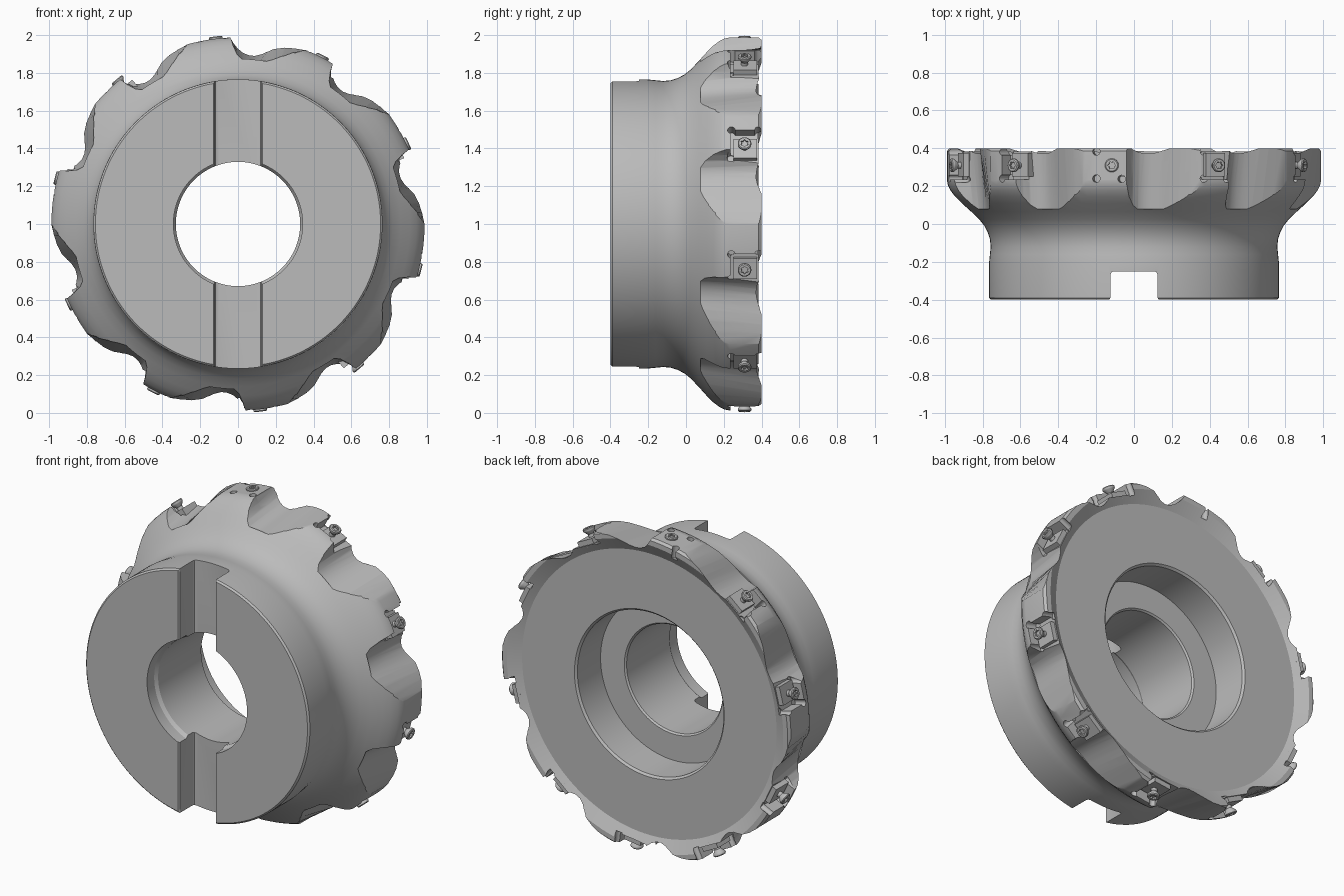
import bpy, bmesh, math
from mathutils import Matrix, Vector

cube = bpy.data.objects.get("Cube")
if cube:
    bpy.data.objects.remove(cube, do_unlink=True)

steel = bpy.data.materials.new("steel grey")
GREY = (0.5, 0.5, 0.5, 1)
steel.diffuse_color = GREY
steel.use_nodes = True
steel.node_tree.nodes["Principled BSDF"].inputs["Base Color"].default_value = GREY

# Irregular pitch: (edge angle, screw angle) for five teeth, repeated on the opposite side
PITCH = [(92.3, 96.8), (59.5, 63.2), (23.6, 25.4), (-16.6, -14.2), (-50.8, -50)]
TEETH = [(e + half, s + half) for half in (0, 180) for e, s in PITCH]


def add_object(name, bm):
    bmesh.ops.recalc_face_normals(bm, faces=bm.faces)
    mesh = bpy.data.meshes.new(name)
    bm.to_mesh(mesh)
    bm.free()
    mesh.materials.append(steel)
    obj = bpy.data.objects.new(name, mesh)
    bpy.context.collection.objects.link(obj)
    return obj


def skin(bm, rings, closed=False):
    """Join rings of points with quads; cap the ends unless closed."""
    rows = [[bm.verts.new(p) for p in ring] for ring in rings]
    n = len(rows[0])
    for i in range(len(rows) if closed else len(rows) - 1):
        a, b = rows[i], rows[(i + 1) % len(rows)]
        for k in range(n):
            m = (k + 1) % n
            bm.faces.new((a[k], a[m], b[m], b[k]))
    if not closed:
        bm.faces.new(rows[0][::-1])
        bm.faces.new(rows[-1])


def polar(r, degrees, y):
    t = math.radians(degrees)
    return (r * math.cos(t), y, 1 + r * math.sin(t))


def ring_z(r, z, n=24, lobe=0.0, x=0.0, y=0.0):
    pts = []
    for k in range(n):
        t = math.tau * k / n
        q = r * (1 + lobe * math.cos(6 * t))
        pts.append((x + q * math.cos(t), y + q * math.sin(t), z))
    return pts


def tooth_frame(angle):
    """Local z points outward, local y runs along the axis."""
    c, s = math.cos(math.radians(angle)), math.sin(math.radians(angle))
    return Matrix(((s, 0, c, 0), (0, 1, 0, 0), (-c, 0, s, 1), (0, 0, 0, 1)))


def box(bm, x0, x1, y0, y1, z0, z1, mat=Matrix()):
    skin(bm, [[mat @ Vector(p) for p in ((x0, y0, z), (x1, y0, z), (x1, y1, z), (x0, y1, z))]
              for z in (z0, z1)])


# Cutter body: one turned profile of (radius, y), hub, flare, rim, dished back, counterbore, bore
PROFILE = [(0.755, -0.40), (0.765, -0.39), (0.766, -0.21), (0.761, -0.16), (0.757, -0.12),
           (0.761, -0.08), (0.772, -0.045), (0.79, -0.01), (0.818, 0.025), (0.86, 0.065),
           (0.91, 0.11), (0.945, 0.145), (0.97, 0.178), (0.983, 0.205), (0.988, 0.23),
           (0.988, 0.385), (0.975, 0.40), (0.945, 0.40), (0.87, 0.358), (0.512, 0.358), (0.50, 0.346),
           (0.50, 0.12), (0.338, 0.12), (0.329, 0.11), (0.329, -0.31), (0.342, -0.33), (0.342, -0.40)]
bm = bmesh.new()
skin(bm, [[polar(r, 2.5 * k, y) for k in range(144)] for r, y in PROFILE], closed=True)
body = add_object("cutter_body", bm)

# Drive slot across the front, with eased corners
bm = bmesh.new()
half = [(0.145, -0.42), (0.124, -0.39), (0.124, -0.267), (0.119, -0.255), (0.107, -0.25)]
section = half + [(-x, y) for x, y in reversed(half)]
skin(bm, [[(x, y, z) for x, y in section] for z in (-0.2, 2.2)])
cutters = [add_object("slot_cutter", bm)]

# Chip flutes, floor rising to the back: (degrees past the edge, front radius, back radius)
FLUTE = [(-0.5, 1.12, 1.12), (0, 0.985, 0.985), (0.8, 0.935, 0.96), (2, 0.895, 0.935),
         (3.8, 0.872, 0.913), (6, 0.865, 0.90), (8, 0.865, 0.899), (10, 0.868, 0.91),
         (12, 0.873, 0.93), (14, 0.885, 0.95), (17, 0.912, 0.968), (20, 0.945, 0.978),
         (23.5, 0.988, 0.99), (24, 1.12, 1.12)]
bm = bmesh.new()
for edge, _ in TEETH:
    skin(bm, [[polar(front, edge - d, 0.078) for d, front, back in FLUTE],
              [polar(back, edge - d, 0.42) for d, front, back in FLUTE]])
cutters.append(add_object("flute_cutter", bm))

# Insert pockets behind each tooth edge
frames = [tooth_frame(screw) for _, screw in TEETH]
bm = bmesh.new()
for m in frames:
    box(bm, -0.085, 0.11, 0.235, 0.5, 0.915, 1.12, m)
cutters.append(add_object("pocket_cutter", bm))

# Round reliefs in the pocket corners
bm = bmesh.new()
for m in frames:
    for x, y in ((-0.083, 0.24), (-0.083, 0.383), (0.052, 0.238)):
        skin(bm, [[m @ Vector(p) for p in ring_z(0.02, z, 16, 0, x, y)] for z in (0.908, 1.1)])
cutters.append(add_object("relief_cutter", bm))

bpy.context.view_layer.objects.active = body
for cutter in cutters:
    mod = body.modifiers.new(cutter.name, 'BOOLEAN')
    mod.operation = 'DIFFERENCE'
    mod.solver = 'EXACT'
    mod.object = cutter
    bpy.ops.object.modifier_apply(modifier=mod.name)
for cutter in cutters:
    bpy.data.objects.remove(cutter, do_unlink=True)

# Seat plate and clamping screw, shared by all ten pockets
bm = bmesh.new()
box(bm, -0.05, 0.062, 0.252, 0.375, 0.90, 0.945)
seat = add_object("insert_seat_1", bm)

bm = bmesh.new()
skin(bm, [ring_z(0.018, 0.92), ring_z(0.018, 0.962), ring_z(0.034, 0.982), ring_z(0.036, 0.986),
          ring_z(0.036, 0.995), ring_z(0.031, 1.0), ring_z(0.018, 1.0, lobe=0.18),
          ring_z(0.018, 0.986, lobe=0.18)])
screw = add_object("clamp_screw_1", bm)

parts = [body, seat, screw]
for i, m in enumerate(frames):
    for source, name, shift in ((seat, "insert_seat", 0), (screw, "clamp_screw", 0.31)):
        obj = source
        if i:
            obj = bpy.data.objects.new(f"{name}_{i + 1}", source.data)
            bpy.context.collection.objects.link(obj)
        obj.matrix_world = m @ Matrix.Translation((0, shift, 0))

# Smooth the turned surfaces, keep machined edges sharp
bpy.ops.object.select_all(action='DESELECT')
for obj in parts:
    obj.select_set(True)
bpy.context.view_layer.objects.active = body
bpy.ops.object.shade_smooth_by_angle(angle=math.radians(28))
